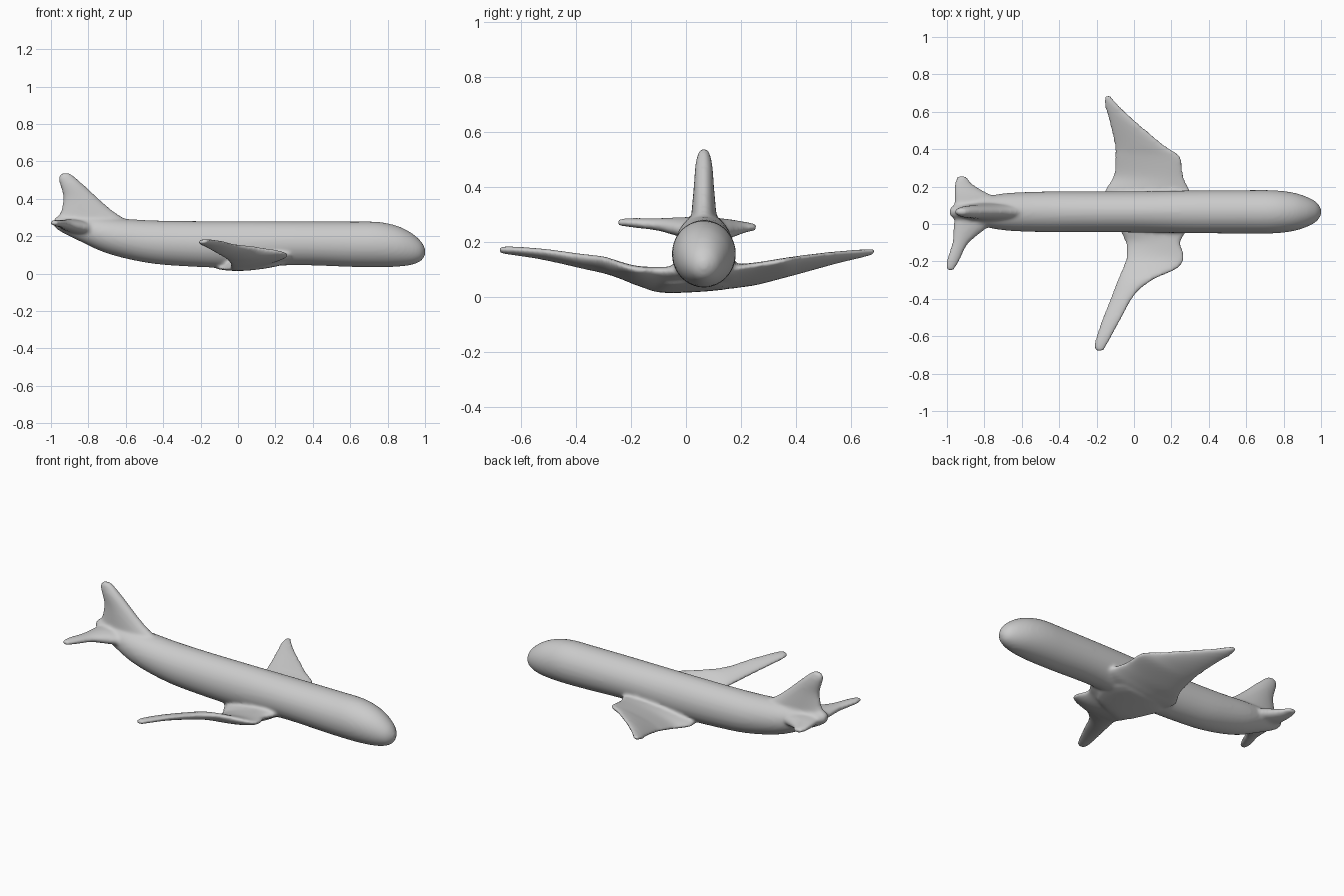
import bpy, bmesh, math
from mathutils import Vector

CY = 0.065      # fuselage centre line in y
SIDES = 40
bm = bmesh.new()


def spline(rows, steps=5):
    """Catmull-Rom interpolation of a short table of station values."""
    out = []
    for i in range(len(rows) - 1):
        p0, p1 = rows[max(i - 1, 0)], rows[i]
        p2, p3 = rows[i + 1], rows[min(i + 2, len(rows) - 1)]
        for s in range(steps):
            t = s / steps
            out.append([0.5 * (2 * b + (c - a) * t + (2 * a - 5 * b + 4 * c - d) * t * t
                               + (3 * b - a - 3 * c + d) * t ** 3)
                        for a, b, c, d in zip(p0, p1, p2, p3)])
    out.append(list(rows[-1]))
    return out


def loft(sections):
    """Skin a closed shell over elliptical sections (centre, half axis, half axis)."""
    rings = []
    for c, a, b in sections:
        rings.append([bm.verts.new(c + a * math.cos(k * math.tau / SIDES)
                                   + b * math.sin(k * math.tau / SIDES)) for k in range(SIDES)])
    faces = [bm.faces.new(rings[0][::-1]), bm.faces.new(rings[-1])]
    for r, q in zip(rings, rings[1:]):
        for k in range(SIDES):
            n = (k + 1) % SIDES
            faces.append(bm.faces.new((r[k], r[n], q[n], q[k])))
    bmesh.ops.recalc_face_normals(bm, faces=faces)


def wing(rows):
    """Rows: y, trailing x, trailing z, leading x, leading z, thickness."""
    secs = []
    for y, xt, zt, xl, zl, th in spline(rows):
        t, l = Vector((xt, y, zt)), Vector((xl, y, zl))
        secs.append(((t + l) / 2, (l - t) / 2, Vector((0, 0, th / 2))))
    loft(secs)


# fuselage: x, bottom z, top z, half width
body = [(-0.985, .255, .29, .02), (-0.95, .225, .31, .04), (-0.85, .175, .31, .068),
        (-0.7, .108, .30, .098), (-0.5, .06, .286, .108), (-0.3, .04, .281, .109),
        (0, .03, .28, .11), (0.3, .045, .279, .114), (0.6, .036, .278, .116),
        (0.75, .034, .276, .115), (0.85, .037, .255, .103), (0.92, .045, .222, .082),
        (0.97, .062, .182, .056), (0.993, .085, .15, .03), (1.003, .11, .125, .006)]
loft([(Vector((x, CY, (b + t) / 2)), Vector((0, w, 0)), Vector((0, 0, (t - b) / 2)))
      for x, b, t, w in spline(body)])

# tail fin: z, trailing x, leading x, half width
fin = [(.24, -.95, -.52, .05), (.29, -.965, -.6, .046), (.34, -.945, -.675, .042),
       (.41, -.935, -.755, .036), (.47, -.95, -.82, .032), (.51, -.96, -.865, .025),
       (.538, -.945, -.9, .014)]
loft([(Vector(((a + b) / 2, CY, z)), Vector(((b - a) / 2, 0, 0)), Vector((0, w, 0)))
      for z, a, b, w in spline(fin)])

# right wing (-y side), with the bulge on its leading edge
wing([(.06, -.10, .05, .32, .10, .075), (-.04, -.06, .04, .28, .095, .07),
      (-.10, -.045, .032, .25, .095, .065), (-.18, -.045, .055, .27, .10, .055),
      (-.24, -.065, .08, .23, .115, .052), (-.30, -.09, .098, .10, .135, .05),
      (-.38, -.12, .115, .005, .145, .045), (-.52, -.175, .145, -.075, .165, .036),
      (-.64, -.213, .165, -.14, .172, .03), (-.68, -.205, .168, -.165, .172, .022)])

# left wing (+y side)
wing([(.06, -.12, .05, .32, .09, .075), (.15, -.16, .05, .31, .095, .075),
      (.20, -.145, .05, .29, .105, .065), (.26, -.112, .055, .265, .115, .056),
      (.36, -.103, .08, .25, .132, .05), (.42, -.106, .095, .165, .142, .045),
      (.55, -.135, .13, .01, .158, .035), (.64, -.16, .152, -.085, .164, .028),
      (.685, -.155, .165, -.125, .167, .022)])

# belly bulge under the inner right wing
wing([(-.13, -.03, .035, .06, .04, .03), (-.07, -.06, .025, .2, .05, .04),
      (.06, -.12, .03, .25, .055, .04), (.14, -.09, .04, .2, .055, .04)])

# tailplanes
wing([(.065, -.96, .265, -.72, .23, .08), (-.01, -.965, .265, -.775, .24, .07),
      (-.06, -.968, .267, -.835, .25, .056), (-.11, -.975, .268, -.89, .26, .044),
      (-.2, -1.003, .272, -.935, .268, .034), (-.25, -1.0, .272, -.965, .27, .024)])
wing([(.065, -.96, .265, -.68, .22, .08), (.14, -.962, .262, -.74, .23, .07),
      (.185, -.962, .26, -.82, .24, .052), (.22, -.958, .257, -.87, .25, .036),
      (.256, -.945, .255, -.895, .252, .024)])

# fuse every shell into one smooth skin with soft joints
mesh = bpy.data.meshes.new("airplane")
bm.to_mesh(mesh)
bm.free()
plane = bpy.data.objects.new("airplane", mesh)
bpy.context.collection.objects.link(plane)
remesh = plane.modifiers.new("fuse", 'REMESH')
remesh.mode = 'VOXEL'
remesh.voxel_size = 0.009
remesh.use_smooth_shade = True
soft = plane.modifiers.new("soften", 'SMOOTH')
soft.factor = 0.5
soft.iterations = 10
